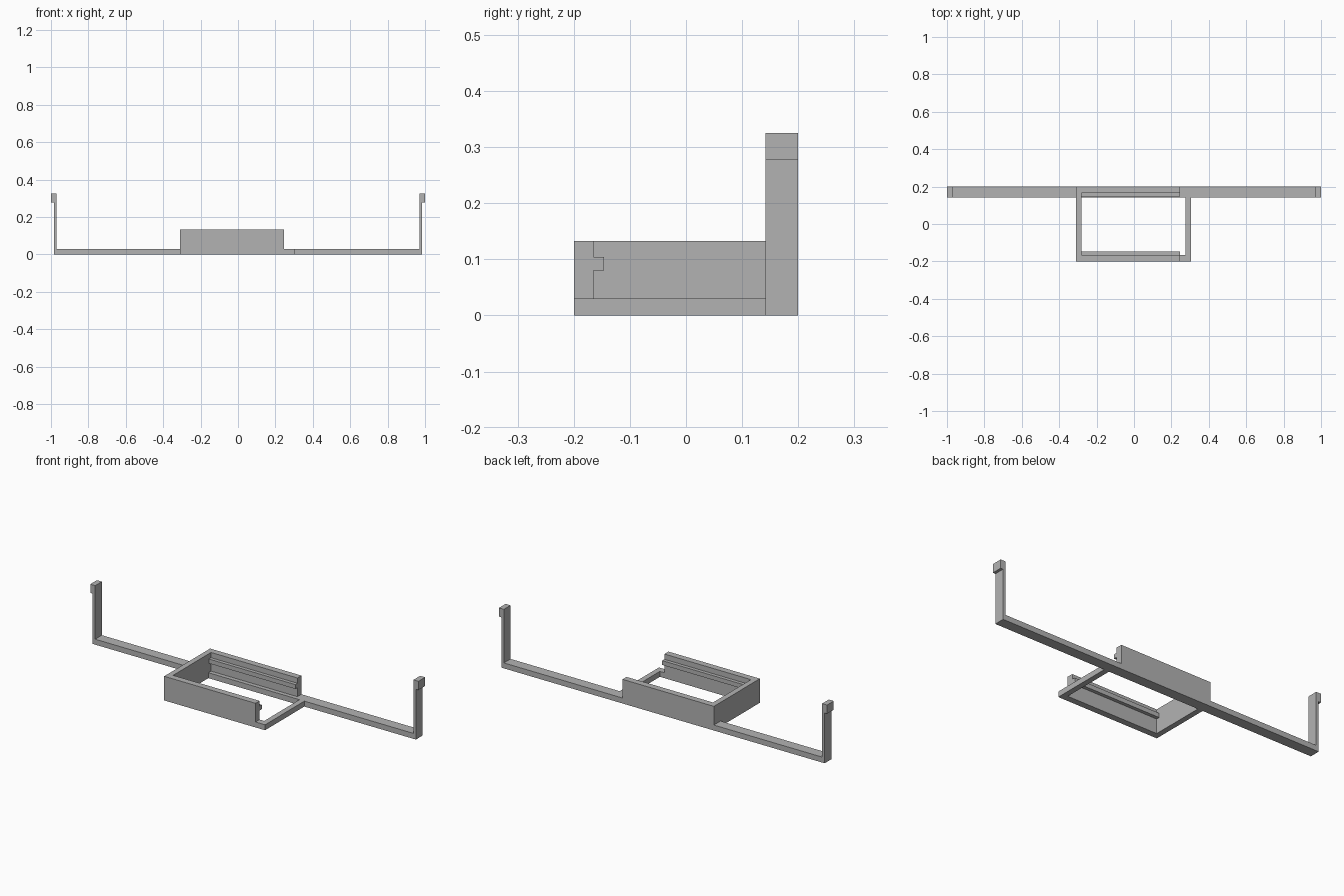
import bpy, bmesh
from mathutils import Vector

if "Cube" in bpy.data.objects:
    bpy.data.objects.remove(bpy.data.objects["Cube"])

grey = bpy.data.materials.new("matte grey")
grey.diffuse_color = (0.45, 0.45, 0.45, 1)
grey.use_nodes = True
grey.node_tree.nodes["Principled BSDF"].inputs["Base Color"].default_value = grey.diffuse_color


def extrude_profile(name, points, axis, start, end):
    """Extrude a closed 2D outline along x (points are y,z) or y (points are x,z)."""
    bm = bmesh.new()
    if axis == 'x':
        verts = [bm.verts.new((start, a, b)) for a, b in points]
        step = Vector((end - start, 0, 0))
    else:
        verts = [bm.verts.new((a, start, b)) for a, b in points]
        step = Vector((0, end - start, 0))
    face = bm.faces.new(verts)
    new = bmesh.ops.extrude_face_region(bm, geom=[face])["geom"]
    bmesh.ops.translate(bm, vec=step, verts=[v for v in new if isinstance(v, bmesh.types.BMVert)])
    bmesh.ops.recalc_face_normals(bm, faces=bm.faces)
    mesh = bpy.data.meshes.new(name)
    bm.to_mesh(mesh)
    bm.free()
    mesh.materials.append(grey)
    obj = bpy.data.objects.new(name, mesh)
    bpy.context.collection.objects.link(obj)
    return obj


def rect(a0, a1, b0, b1):
    return [(a0, b0), (a1, b0), (a1, b1), (a0, b1)]


BASE, TOP = 0.03, 0.133          # rail thickness and wall height
LEFT, RIGHT, WALL_END = -0.31, 0.305, 0.247
INNER_L, INNER_R = -0.28, 0.275

# Long strap with upright ends and outward hooks
half = [(0.985, 0), (0.985, 0.277), (1.0, 0.277), (1.0, 0.325), (0.97, 0.325), (0.97, BASE)]
strap = half + [(-x, z) for x, z in reversed(half)]
extrude_profile("hooked_strap", strap, 'y', 0.142, 0.2)

# Front wall with its inner guide ridge
front = [(-0.2, 0), (-0.165, 0), (-0.165, 0.08), (-0.146, 0.08),
         (-0.146, 0.104), (-0.165, 0.104), (-0.165, TOP), (-0.2, TOP)]
extrude_profile("front_wall", front, 'x', INNER_L, WALL_END)

# Back wall, mirrored, standing on the strap
back = [(-y, max(z, BASE)) for y, z in front]
extrude_profile("back_wall", back, 'x', INNER_L, WALL_END)

# Closed left end: full height, notched over the strap
extrude_profile("left_wall", [(-0.2, 0), (0.142, 0), (0.142, BASE), (0.2, BASE), (0.2, TOP), (-0.2, TOP)],
                'x', LEFT, INNER_L)

# Open right end: low rail and front corner
extrude_profile("right_rail", rect(-0.2, 0.142, 0, BASE), 'x', INNER_R, RIGHT)
extrude_profile("front_corner", rect(-0.2, -0.165, 0, BASE), 'x', WALL_END, INNER_R)
